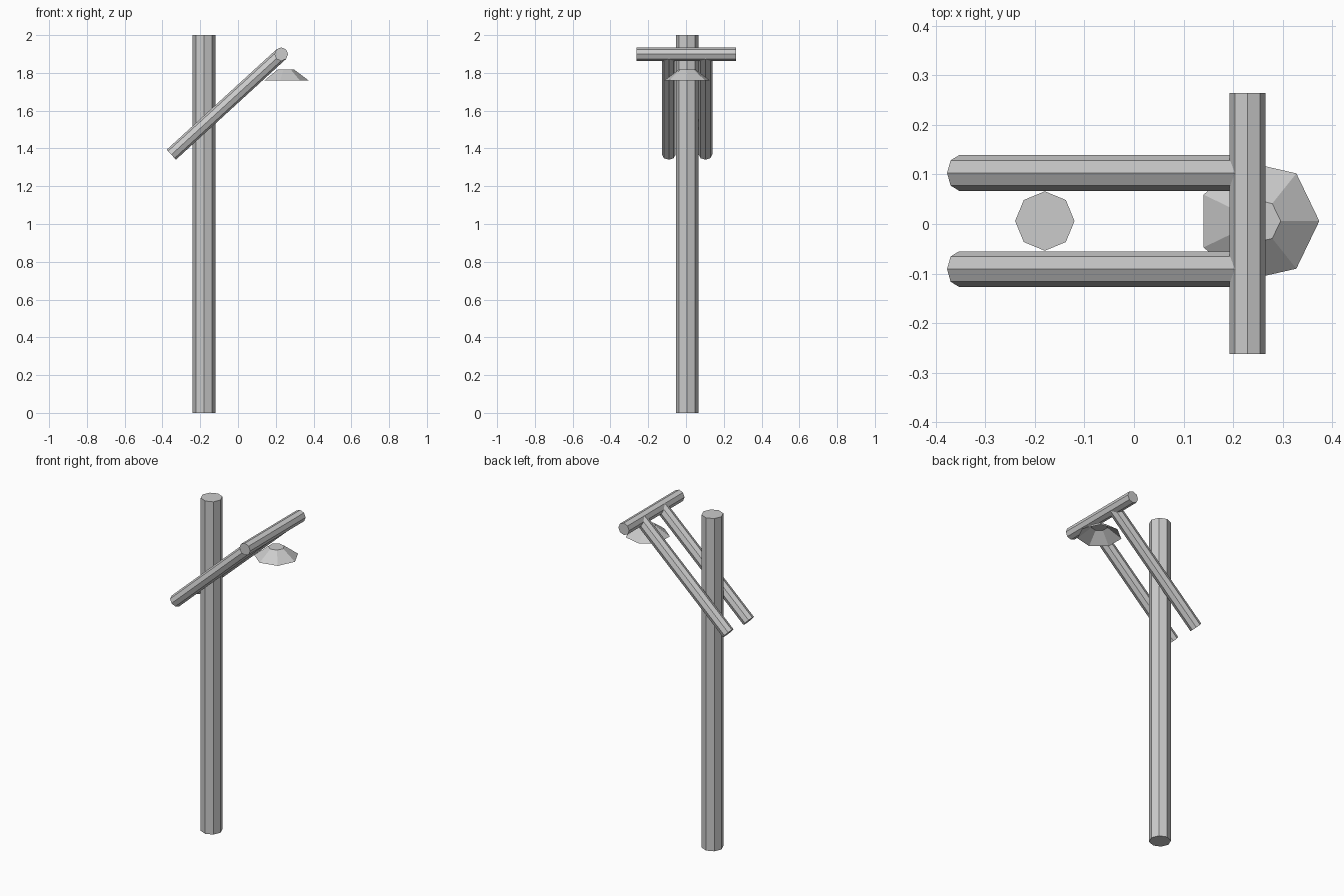
import bpy, math
from mathutils import Vector, Matrix

if "Cube" in bpy.data.objects:
    bpy.data.objects.remove(bpy.data.objects["Cube"])

AXIS_Y = 0.006   # centre line of pole, arms and shade


def rod(name, start, end, radius, side=Vector((0, 1, 0))):
    """Eight-sided rod between two points, with one corner facing 'side'."""
    start, end = Vector(start), Vector(end)
    d = (end - start).normalized()
    bpy.ops.mesh.primitive_cylinder_add(vertices=8, radius=radius, depth=(end - start).length)
    ob = bpy.context.object
    ob.name = name
    rot = Matrix((side.cross(d), side, d)).transposed()
    ob.matrix_world = Matrix.Translation((start + end) / 2) @ rot.to_4x4()
    return ob


# upright pole
rod("pole", (-0.18, AXIS_Y, 0), (-0.18, AXIS_Y, 2), 0.06)

# pair of sloping arms either side of the pole
for label, s in (("front", -1), ("back", 1)):
    y = AXIS_Y + s * 0.097
    rod(label + "_arm", (-0.353, y, 1.367), (0.229, y, 1.899), 0.036)

# crossbar over the arm ends
rod("crossbar", (0.229, -0.262, 1.899), (0.229, 0.264, 1.899), 0.036, Vector((1, 0, 0)))

# seven-sided lamp shade, open underneath
n = 7
rings = [(0.123, 1.76), (0.045, 1.818)]
verts = [(0.251 + r * math.cos(2 * math.pi * i / n),
          AXIS_Y + r * math.sin(2 * math.pi * i / n), z)
         for r, z in rings for i in range(n)]
faces = [(i, (i + 1) % n, n + (i + 1) % n, n + i) for i in range(n)]
faces.append(tuple(range(n, 2 * n)))
mesh = bpy.data.meshes.new("lamp_shade")
mesh.from_pydata(verts, [], faces)
shade = bpy.data.objects.new("lamp_shade", mesh)
bpy.context.collection.objects.link(shade)
